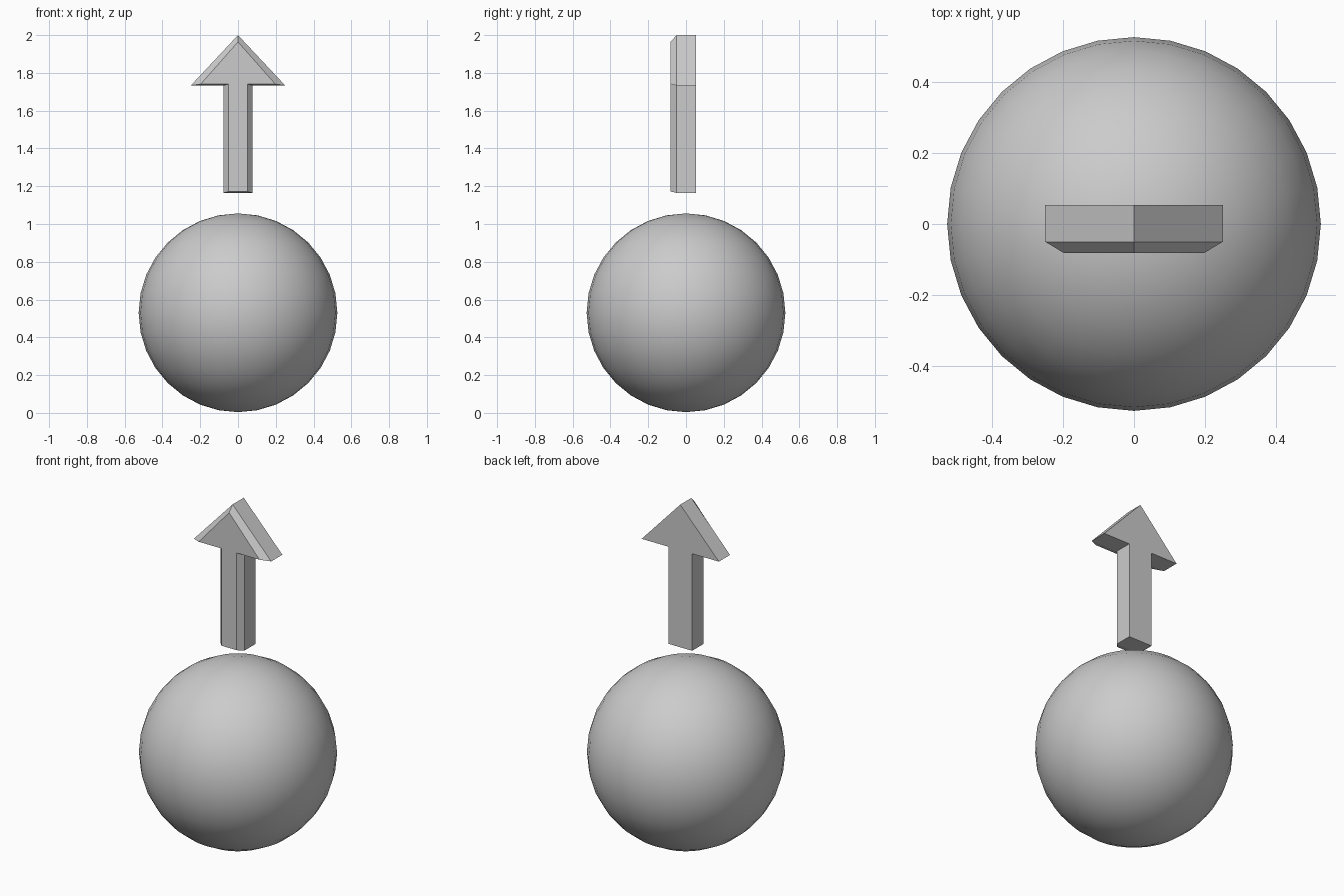
import bpy, bmesh

if "Cube" in bpy.data.objects:
    bpy.data.objects.remove(bpy.data.objects["Cube"])

# ball
bpy.ops.mesh.primitive_uv_sphere_add(segments=32, ring_count=16, radius=0.526, location=(0, 0, 0.53))
ball = bpy.context.object
ball.name = "ball"
bpy.ops.object.shade_smooth()


def outline(shaft, head, bottom, neck, tip):
    """Arrow outline in x, z: right half mirrored about the tip."""
    half = [(shaft, bottom), (shaft, neck), (head, neck)]
    return half + [(0, tip)] + [(-x, z) for x, z in reversed(half)]


# arrow: three stacked outlines, the front one inset to form the bevel
layers = [
    (0.053, outline(0.077, 0.25, 1.165, 1.733, 2.0)),
    (-0.05, outline(0.077, 0.25, 1.165, 1.733, 2.0)),
    (-0.082, outline(0.049, 0.197, 1.172, 1.741, 1.964)),
]
bm = bmesh.new()
rings = [[bm.verts.new((x, y, z)) for x, z in pts] for y, pts in layers]
for a, b in zip(rings, rings[1:]):
    for i in range(len(a)):
        j = (i + 1) % len(a)
        bm.faces.new((a[i], a[j], b[j], b[i]))
bm.faces.new(rings[0])
bm.faces.new(rings[-1][::-1])
bmesh.ops.recalc_face_normals(bm, faces=bm.faces)
mesh = bpy.data.meshes.new("arrow")
bm.to_mesh(mesh)
bm.free()
arrow = bpy.data.objects.new("arrow", mesh)
bpy.context.collection.objects.link(arrow)
